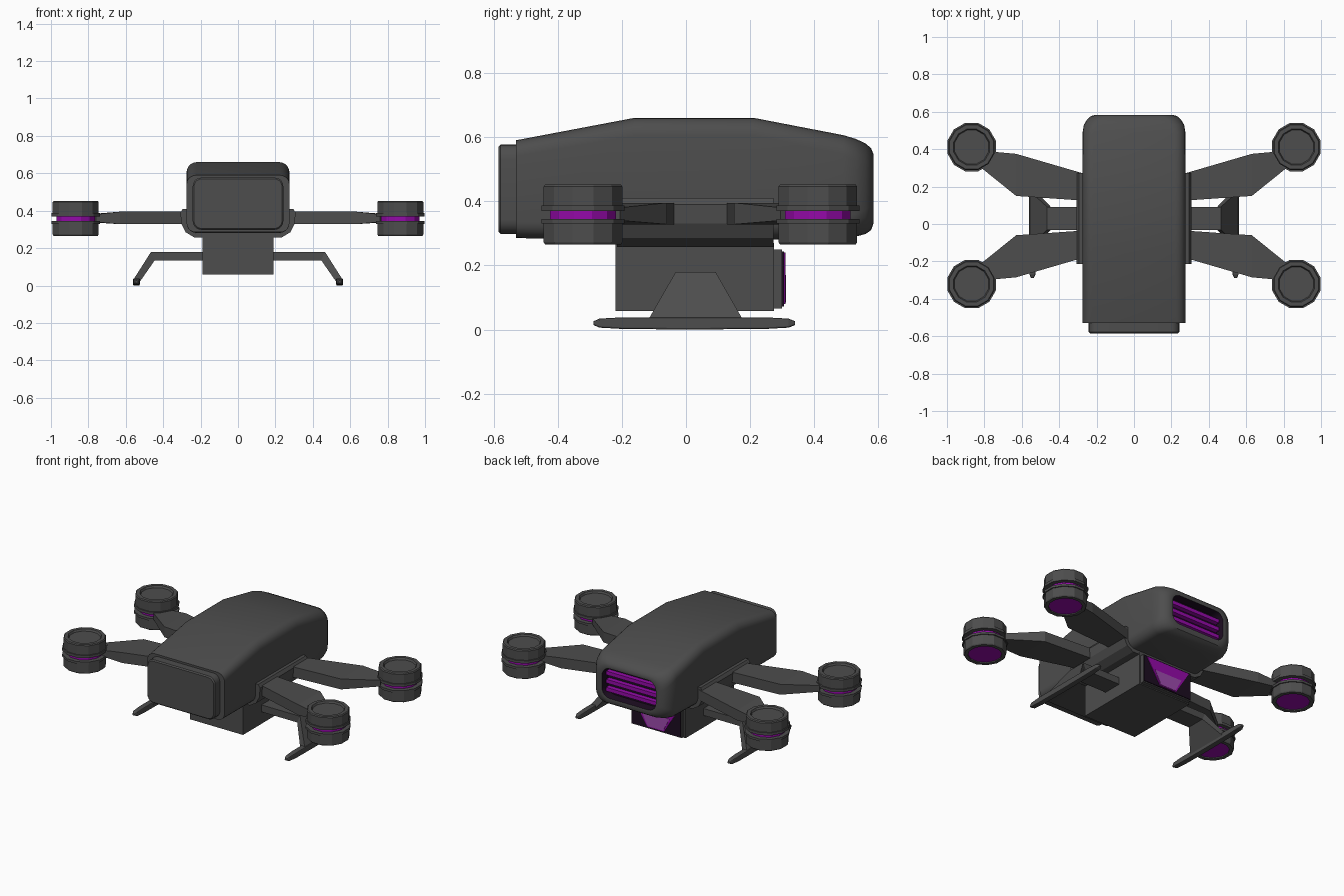
import bpy, bmesh, math
from mathutils import Vector

if "Cube" in bpy.data.objects:
    bpy.data.objects.remove(bpy.data.objects["Cube"], do_unlink=True)


def material(name, rgb):
    m = bpy.data.materials.new(name)
    m.use_nodes = True
    m.diffuse_color = (*rgb, 1)
    m.node_tree.nodes["Principled BSDF"].inputs["Base Color"].default_value = (*rgb, 1)
    return m


grey = material("charcoal", (0.075, 0.075, 0.075))
black = material("near black purple", (0.012, 0.004, 0.015))
purple = material("vivid purple", (0.3, 0.003, 0.4))
lilac = material("pale purple", (0.34, 0.07, 0.42))


def finish(bm, name, mats, smooth=None):
    bmesh.ops.recalc_face_normals(bm, faces=bm.faces)
    mesh = bpy.data.meshes.new(name)
    bm.to_mesh(mesh)
    bm.free()
    for m in mats:
        mesh.materials.append(m)
    if smooth:
        mesh.polygons.foreach_set("use_smooth", [True] * len(mesh.polygons))
        mesh.set_sharp_from_angle(angle=math.radians(smooth))
    obj = bpy.data.objects.new(name, mesh)
    bpy.context.collection.objects.link(obj)
    return obj


def loft(name, rings, mats, rule=None, smooth=None):
    """Skin a list of equal-length point rings and cap both ends."""
    bm = bmesh.new()
    rows = [[bm.verts.new(p) for p in ring] for ring in rings]
    n = len(rows[0])
    for k, (a, b) in enumerate(zip(rows, rows[1:])):
        for i in range(n):
            j = (i + 1) % n
            f = bm.faces.new((a[i], a[j], b[j], b[i]))
            f.material_index = rule(k) if rule else 0
    bm.faces.new(rows[0])
    f = bm.faces.new(rows[-1])
    f.material_index = rule(len(rows) - 1) if rule else 0
    return finish(bm, name, mats, smooth)


def rounded_ring(y, w, z0, z1, r, steps=5):
    corners = [(w - r, z1 - r), (r - w, z1 - r), (r - w, z0 + r), (w - r, z0 + r)]
    ring = []
    for q, (cx, cz) in enumerate(corners):
        for s in range(steps + 1):
            a = math.pi / 2 * (q + s / steps)
            ring.append((cx + r * math.cos(a), y, cz + r * math.sin(a)))
    return ring


def box(name, x0, x1, y0, y1, z0, z1, mat):
    ring = [(x0, z0), (x1, z0), (x1, z1), (x0, z1)]
    return loft(name, [[(x, y, z) for x, z in ring] for y in (y0, y1)], [mat])


def plate(name, outline, y0, y1, mat):
    return loft(name, [[(x, y, z) for x, z in outline] for y in (y0, y1)], [mat])


# Main hull with a recessed rear opening
sections = [
    (-0.53, 0.275, 0.285, 0.59, 0.05),
    (-0.16, 0.275, 0.28, 0.66, 0.055),
    (0.21, 0.275, 0.28, 0.66, 0.055),
    (0.49, 0.275, 0.285, 0.606, 0.06),
    (0.53, 0.268, 0.29, 0.594, 0.07),
    (0.56, 0.25, 0.298, 0.58, 0.075),
    (0.577, 0.23, 0.31, 0.565, 0.075),
    (0.584, 0.205, 0.33, 0.548, 0.065),
    (0.582, 0.192, 0.343, 0.535, 0.055),
    (0.53, 0.185, 0.348, 0.53, 0.05),
]
loft("hull", [rounded_ring(*s) for s in sections], [grey, black],
     lambda k: 1 if k >= len(sections) - 2 else 0, 30)

# Rear grille bars
for i, z in enumerate((0.385, 0.437, 0.49)):
    box(f"grille_bar_{i + 1}", -0.178, 0.178, 0.525, 0.56, z - 0.012, z + 0.012, purple)

# Front cover
loft("front_cover", [rounded_ring(-0.585, 0.235, 0.305, 0.57, 0.04),
                     rounded_ring(-0.578, 0.242, 0.298, 0.577, 0.045),
                     rounded_ring(-0.52, 0.242, 0.298, 0.577, 0.045)], [grey], smooth=30)

# Cradle wrapped around the underside of the hull
half = [(0.27, 0.41), (0.295, 0.41), (0.308, 0.39), (0.303, 0.33), (0.28, 0.285), (0.235, 0.258)]
plate("cradle", half + [(-x, z) for x, z in reversed(half)], -0.215, 0.272, grey)

# Under-slung pod with its rear sensor window
box("pod", -0.19, 0.19, -0.22, 0.275, 0.058, 0.27, grey)
box("sensor_frame", -0.18, 0.18, 0.27, 0.3, 0.065, 0.25, grey)
box("sensor_window", -0.175, 0.175, 0.298, 0.306, 0.072, 0.243, black)
plate("sensor_glow", [(-0.16, 0.24), (0.16, 0.24), (0.06, 0.08), (-0.06, 0.08)],
      0.304, 0.31, purple)
plate("sensor_highlight", [(-0.1, 0.17), (0.1, 0.17), (0.055, 0.085), (-0.055, 0.085)],
      0.306, 0.312, lilac)

MID_Y = 0.045       # arms and legs are symmetric about this line
MOTOR = Vector((0.868, 0.366))

# Motor profile as (radius, height), from the bottom centre up
profile = [(0.1, 0.272), (0.1, 0.265), (0.122, 0.265), (0.127, 0.272), (0.127, 0.33),
           (0.134, 0.33), (0.134, 0.345), (0.106, 0.345), (0.106, 0.37), (0.134, 0.37),
           (0.134, 0.387), (0.127, 0.387), (0.127, 0.446), (0.122, 0.452), (0.1, 0.452),
           (0.094, 0.44)]


def motor(name, cx, cy):
    sides = 12
    rings = [[(cx + r * math.cos(math.tau * (i + 0.5) / sides),
               cy + r * math.sin(math.tau * (i + 0.5) / sides), z)
              for i in range(sides)] for r, z in profile]
    obj = loft(name, rings, [grey, purple], lambda k: 1 if k == 7 else 0)
    # Glowing disc underneath
    for f in obj.data.polygons:
        if len(f.vertices) == sides and f.center.z < 0.3:
            f.material_index = 1


def arm(name, sx, sy):
    # Stations: x, inner and outer offset at each, bottom and top height
    stations = [((0.27, 0.08), (0.27, 0.225), 0.328, 0.395),
                ((0.63, 0.105), (0.63, 0.33), 0.328, 0.395),
                ((0.81, 0.25), (0.76, 0.342), 0.34, 0.38)]
    rings = []
    for (xa, ya), (xb, yb), z0, z1 in stations:
        rings.append([(sx * x, MID_Y + sy * y, z) for x, y, z in
                      ((xa, ya, z0), (xb, yb, z0), (xb, yb, z1), (xa, ya, z1))])
    loft(name, rings, [grey])


def leg(name, sx):
    # Strut: level out of the pod, then flaring down to the foot
    stations = [((0.18, 0.18), (0.18, 0.135), 0.062), ((0.465, 0.18), (0.445, 0.135), 0.062),
                ((0.557, 0.035), (0.525, 0.02), 0.145)]
    rings = []
    for (xa, za), (xb, zb), h in stations:
        rings.append([(sx * x, 0.03 + d, z) for x, z, d in
                      ((xa, za, -h), (xa, za, h), (xb, zb, h), (xb, zb, -h))])
    loft(name + "_strut", rings, [grey])
    # Skid foot with tapered ends
    foot = []
    for y, w, z0, z1 in ((-0.288, 0.008, 0.014, 0.026), (-0.27, 0.016, 0.006, 0.034),
                         (-0.2, 0.018, 0.002, 0.038), (0.0, 0.018, 0.0, 0.038),
                         (0.25, 0.018, 0.002, 0.038), (0.32, 0.016, 0.006, 0.034),
                         (0.34, 0.008, 0.014, 0.026)):
        foot.append([(sx * 0.543 + p[0], p[1], p[2])
                     for p in rounded_ring(y, w, z0, z1, 0.005, 2)])
    loft(name + "_foot", foot, [grey])


for side, sx in (("left", 1), ("right", -1)):
    leg(f"{side}_leg", sx)
    for end, sy in (("rear", 1), ("front", -1)):
        arm(f"{end}_{side}_arm", sx, sy)
        motor(f"{end}_{side}_motor", sx * MOTOR.x, MID_Y + sy * MOTOR.y)
